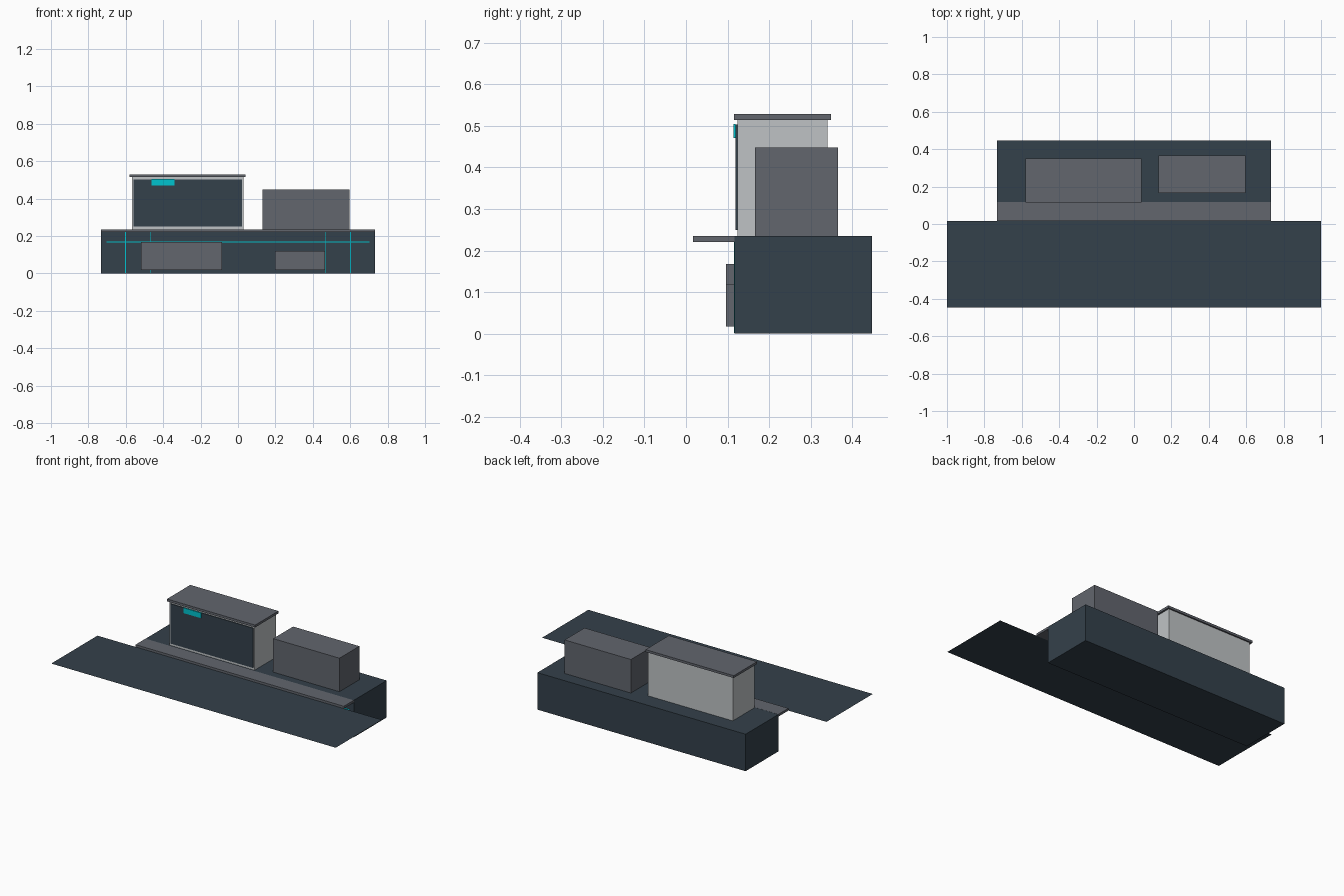
import bpy

if "Cube" in bpy.data.objects:
    bpy.data.objects.remove(bpy.data.objects["Cube"])


def material(name, rgb):
    m = bpy.data.materials.new(name)
    m.diffuse_color = (*rgb, 1)
    m.use_nodes = True
    m.node_tree.nodes["Principled BSDF"].inputs["Base Color"].default_value = m.diffuse_color
    return m


SLATE = material("dark_slate", (0.034, 0.052, 0.070))
GREY = material("mid_grey", (0.122, 0.132, 0.155))
LIGHT = material("light_grey", (0.52, 0.545, 0.56))
CYAN = material("cyan_light", (0.0, 0.55, 0.62))


def box(name, x, y, z, mat):
    """Box from (min, max) ranges on each axis."""
    sides = [b - a for a, b in (x, y, z)]
    centre = [(a + b) / 2 for a, b in (x, y, z)]
    bpy.ops.mesh.primitive_cube_add(size=1)
    ob = bpy.context.object
    ob.name = name
    for v in ob.data.vertices:
        v.co = [c + k * s for c, k, s in zip(centre, v.co, sides)]
    ob.data.materials.append(mat)
    return ob


# Thin deck sheet in front
deck = bpy.data.meshes.new("deck_sheet")
deck.from_pydata([(-1, -0.447, 0.221), (1, -0.447, 0.221),
                  (1, 0.017, 0.221), (-1, 0.017, 0.221)], [], [(0, 1, 2, 3)])
deck.materials.append(SLATE)
bpy.context.collection.objects.link(bpy.data.objects.new("deck_sheet", deck))

# Base block with projecting ledge
box("base_block", (-0.732, 0.732), (0.117, 0.447), (0, 0.235), SLATE)
box("ledge", (-0.732, 0.732), (0.017, 0.117), (0.221, 0.2355), GREY)

# Wall panels on the base front
box("wide_wall_panel", (-0.519, -0.086), (0.096, 0.117), (0.017, 0.168), GREY)
box("small_wall_panel", (0.198, 0.465), (0.096, 0.117), (0.017, 0.12), GREY)

# Light strips on the base front
box("long_light_strip", (-0.702, 0.702), (0.115, 0.118), (0.1655, 0.1705), CYAN)
for side in (-1, 1):
    for x in (0.467, 0.601):
        box("upright_light_strip", (side * x - 0.002, side * x + 0.002),
            (0.1155, 0.118), (0.002, 0.221), CYAN)

# Glazed cabin with flat roof and lit sign
box("cabin", (-0.567, 0.029), (0.124, 0.34), (0.235, 0.515), LIGHT)
box("cabin_roof", (-0.58, 0.04), (0.115, 0.349), (0.514, 0.529), GREY)
box("cabin_window", (-0.559, 0.021), (0.119, 0.1245), (0.25, 0.503), SLATE)
box("cabin_sign", (-0.463, -0.34), (0.114, 0.119), (0.471, 0.504), CYAN)

# Plain storage block beside the cabin
box("storage_block", (0.131, 0.597), (0.166, 0.366), (0.235, 0.448), GREY)
